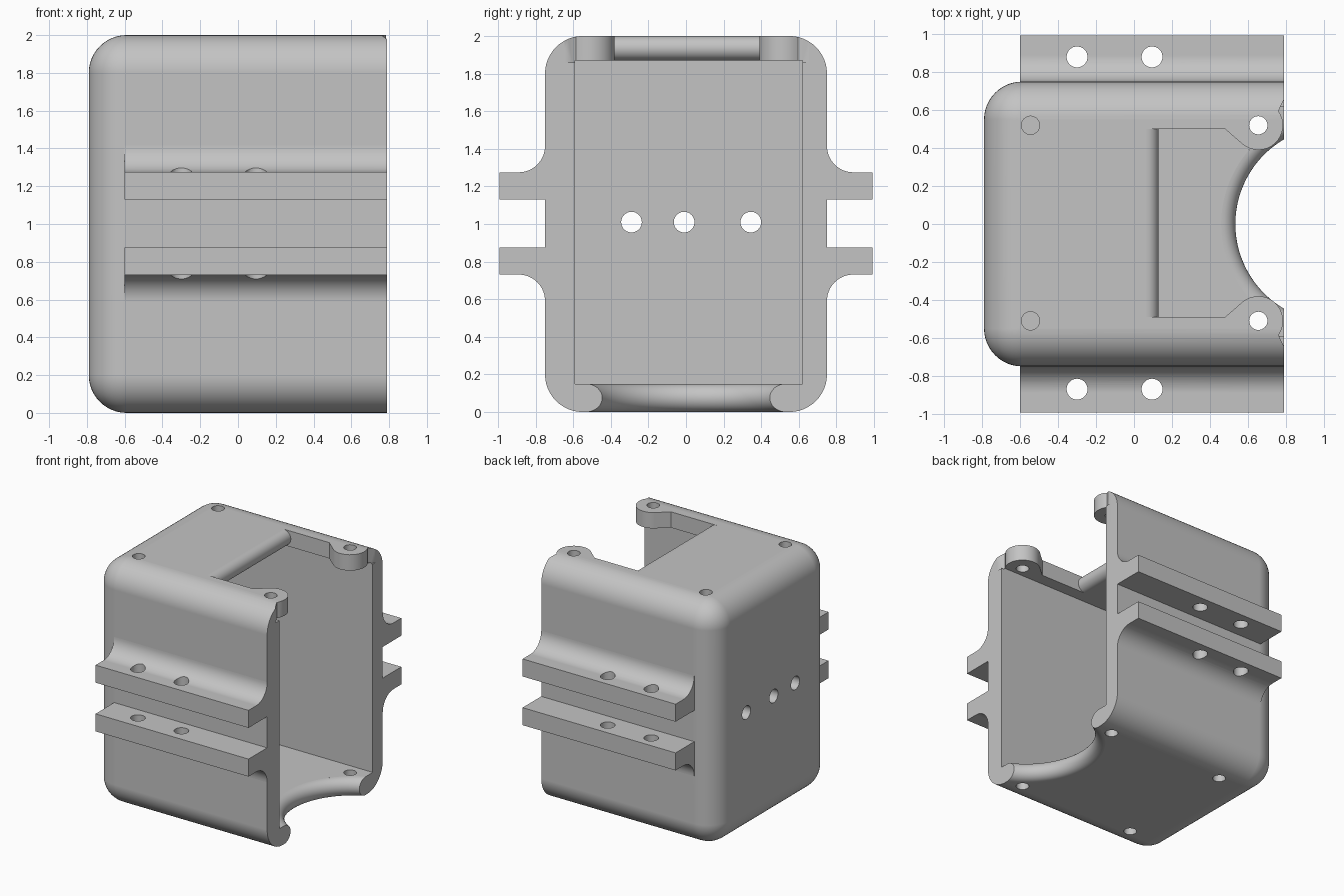
import bpy, bmesh
from math import sin, cos, pi, radians
from mathutils import Matrix, Vector

cube = bpy.data.objects.get("Cube")
if cube:
    bpy.data.objects.remove(cube)

grey = bpy.data.materials.new("plain_grey")
grey.use_nodes = True
colour = (0.55, 0.55, 0.55, 1)
grey.diffuse_color = colour
grey.node_tree.nodes["Principled BSDF"].inputs["Base Color"].default_value = colour

END = 0.79          # open face
MID_Y = 0.005       # centre of the cavity features
MID_Z = 1.003       # centre between the flanges


def finish(name, bm):
    bmesh.ops.recalc_face_normals(bm, faces=bm.faces[:])
    mesh = bpy.data.meshes.new(name)
    bm.to_mesh(mesh)
    bm.free()
    mesh.materials.append(grey)
    obj = bpy.data.objects.new(name, mesh)
    bpy.context.collection.objects.link(obj)
    return obj


def arc(cx, cy, r, a0, a1, n=16):
    angles = [radians(a0 + (a1 - a0) * i / n) for i in range(n + 1)]
    return [(cx + r * cos(a), cy + r * sin(a)) for a in angles]


def prism(name, pts, axis, lo, hi):
    place = {"x": lambda a, b, h: (h, a, b),
             "y": lambda a, b, h: (a, h, b),
             "z": lambda a, b, h: (a, b, h)}[axis]
    bm = bmesh.new()
    ends = [[bm.verts.new(place(a, b, h)) for a, b in pts] for h in (lo, hi)]
    bm.faces.new(ends[0])
    bm.faces.new(ends[1])
    for i in range(len(pts)):
        j = (i + 1) % len(pts)
        bm.faces.new((ends[0][i], ends[0][j], ends[1][j], ends[1][i]))
    return finish(name, bm)


def rod(a, b, r, axis, lo, hi, n=32):
    return prism("cutter", arc(a, b, r, 0, 360, n)[:-1], axis, lo, hi)


def box(name, lo, hi):
    return prism(name, [(lo[0], lo[1]), (hi[0], lo[1]), (hi[0], hi[1]), (lo[0], hi[1])],
                 "z", lo[2], hi[2])


def cut(obj, cutter):
    mod = obj.modifiers.new("cut", "BOOLEAN")
    mod.operation = "DIFFERENCE"
    mod.solver = "EXACT"
    mod.object = cutter
    bpy.context.view_layer.objects.active = obj
    bpy.ops.object.modifier_apply(modifier=mod.name)
    bpy.data.objects.remove(cutter)


def smooth(obj):
    bpy.ops.object.select_all(action="DESELECT")
    obj.select_set(True)
    bpy.context.view_layer.objects.active = obj
    bpy.ops.object.shade_smooth_by_angle(angle=radians(30))
    mod = obj.modifiers.new("flat_shading", "WEIGHTED_NORMAL")
    mod.keep_sharp = True


# Housing: block rounded everywhere except around the open face
bm = bmesh.new()
bmesh.ops.create_cube(bm, size=1, matrix=Matrix.Translation((0, 0, 1))
                      @ Matrix.Diagonal((2 * END, 1.5, 2, 1)))
edges = [e for e in bm.edges if min(v.co.x for v in e.verts) < 0]
bmesh.ops.bevel(bm, geom=edges, offset=0.2, segments=12, profile=0.5, affect="EDGES")
housing = finish("housing", bm)

# Cavity
cut(housing, box("cutter", (-0.64, -0.59, 0.15), (1, 0.62, 1.87)))

# Top opening that leaves a round screw tab at each side
half = [(0.065, 0.495), (0.48, 0.495)]
half += arc(0.655, 0.515, 0.13, -130, 35)
half += [(0.77, 0.61), (END, 0.65), (0.9, 0.65)]
opening = [(x, MID_Y + y) for x, y in half] + [(x, MID_Y - y) for x, y in reversed(half)]
cut(housing, prism("cutter", opening, "z", 1.86, 2.1))

# Scooped floor edge
SCOOP_X, SCOOP_R, LIP = 1.05, 0.591, 0.075
cut(housing, rod(SCOOP_X, 0, SCOOP_R, "z", -0.1, 0.2, 96))

# Screw holes through the roof, floor and rear wall
for side in (-1, 1):
    y = MID_Y + side * 0.515
    for x, lo, hi in ((-0.545, 1.8, 2.1), (0.655, 1.8, 2.1),
                      (-0.39, -0.1, 0.2), (0.655, -0.1, 0.2)):
        cut(housing, rod(x, y, 0.048, "z", lo, hi))
for y in (-0.29, -0.01, 0.345):
    cut(housing, rod(y, 1.01, 0.055, "x", -1, -0.5))
smooth(housing)

# Half-round lip on the roof edge
smooth(prism("roof_lip", arc(0.065, 1.935, 0.065, -90, 90), "y", MID_Y - 0.495, MID_Y + 0.495))

# Half-round lip following the scooped floor edge
bm = bmesh.new()
profile = arc(SCOOP_R, LIP, LIP, 90, 270)
rings = []
STEPS = 60
for i in range(STEPS + 1):
    t = pi + radians(80) * (2 * i / STEPS - 1)
    rings.append([bm.verts.new((SCOOP_X + r * cos(t), r * sin(t), z)) for r, z in profile])
for a, b in zip(rings, rings[1:]):
    for i in range(len(profile)):
        j = (i + 1) % len(profile)
        bm.faces.new((a[i], a[j], b[j], b[i]))
bmesh.ops.bisect_plane(bm, geom=bm.verts[:] + bm.edges[:] + bm.faces[:],
                       plane_co=Vector((END, 0, 0)), plane_no=Vector((1, 0, 0)),
                       clear_outer=True)
bmesh.ops.holes_fill(bm, edges=[e for e in bm.edges if e.is_boundary], sides=0)
smooth(finish("floor_lip", bm))

# Paired mounting flanges with filleted roots
shape = [(0.74, 0.128), (0.992, 0.128), (0.992, 0.272)]
shape += arc(0.89, 0.412, 0.14, 270, 180)
shape += [(0.74, 0.412)]
for side, side_name in ((-1, "front"), (1, "back")):
    for up, up_name in ((-1, "lower"), (1, "upper")):
        pts = [(side * y, MID_Z + up * z) for y, z in shape]
        flange = prism(f"{side_name}_{up_name}_flange", pts, "x", -0.6, END)
        for x in (-0.3, 0.095):
            cut(flange, rod(x, MID_Y + side * 0.875, 0.055, "z", 0.4, 1.6))
        smooth(flange)
